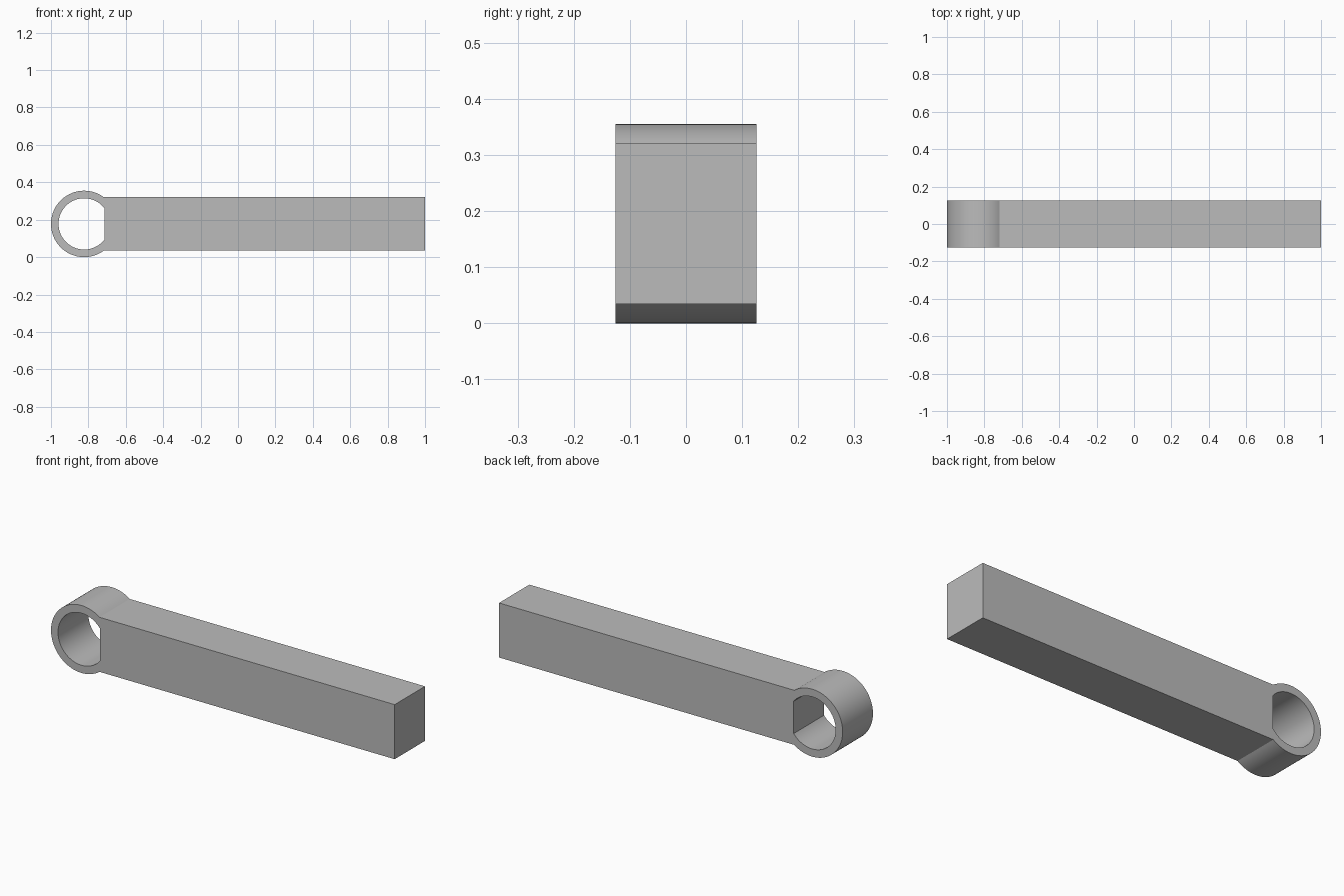
import bpy
import bmesh
from math import asin, acos, cos, sin, pi, radians
from mathutils import Vector

cube = bpy.data.objects.get("Cube")
if cube:
    bpy.data.objects.remove(cube, do_unlink=True)

# Main dimensions
R_OUT, R_IN = 0.1775, 0.137
CX, CZ = -1 + R_OUT, R_OUT
HALF_W = 0.126
HALF_H = 0.1435
BAR_START, BAR_END = -0.715, 1.0
SEGMENTS = 72

# Plain grey material
grey = bpy.data.materials.new("plain_grey")
grey.use_nodes = True
colour = (0.5, 0.5, 0.5, 1)
grey.diffuse_color = colour
grey.node_tree.nodes["Principled BSDF"].inputs["Base Color"].default_value = colour

bm = bmesh.new()


def arc(radius, start):
    """Points of an open ring, running from the bar's top round to its bottom."""
    points = []
    for i in range(SEGMENTS + 1):
        a = start + (2 * pi - 2 * start) * i / SEGMENTS
        points.append(bm.verts.new((CX + radius * cos(a), -HALF_W, CZ + radius * sin(a))))
    return points


# Ring eye, open where the bar cuts its bore flat
outer = arc(R_OUT, asin(HALF_H / R_OUT))
inner = arc(R_IN, acos((BAR_START - CX) / R_IN))
for i in range(SEGMENTS):
    bm.faces.new((outer[i], outer[i + 1], inner[i + 1], inner[i]))

# Straight bar joined to the ring's two ends
far_low = bm.verts.new((BAR_END, -HALF_W, CZ - HALF_H))
far_high = bm.verts.new((BAR_END, -HALF_W, CZ + HALF_H))
bm.faces.new((outer[0], inner[0], inner[-1], outer[-1], far_low, far_high))

# Extrude the side profile across the width
solid = bmesh.ops.extrude_face_region(bm, geom=bm.faces[:], use_keep_orig=True)
moved = [g for g in solid["geom"] if isinstance(g, bmesh.types.BMVert)]
bmesh.ops.translate(bm, verts=moved, vec=Vector((0, 2 * HALF_W, 0)))
bmesh.ops.recalc_face_normals(bm, faces=bm.faces[:])

mesh = bpy.data.meshes.new("bar_with_ring_eye")
bm.to_mesh(mesh)
bm.free()
mesh.materials.append(grey)
lever = bpy.data.objects.new("bar_with_ring_eye", mesh)
bpy.context.collection.objects.link(lever)

# Smooth the round walls, keep the edges sharp
bpy.ops.object.select_all(action="DESELECT")
lever.select_set(True)
bpy.context.view_layer.objects.active = lever
bpy.ops.object.shade_smooth_by_angle(angle=radians(25))
